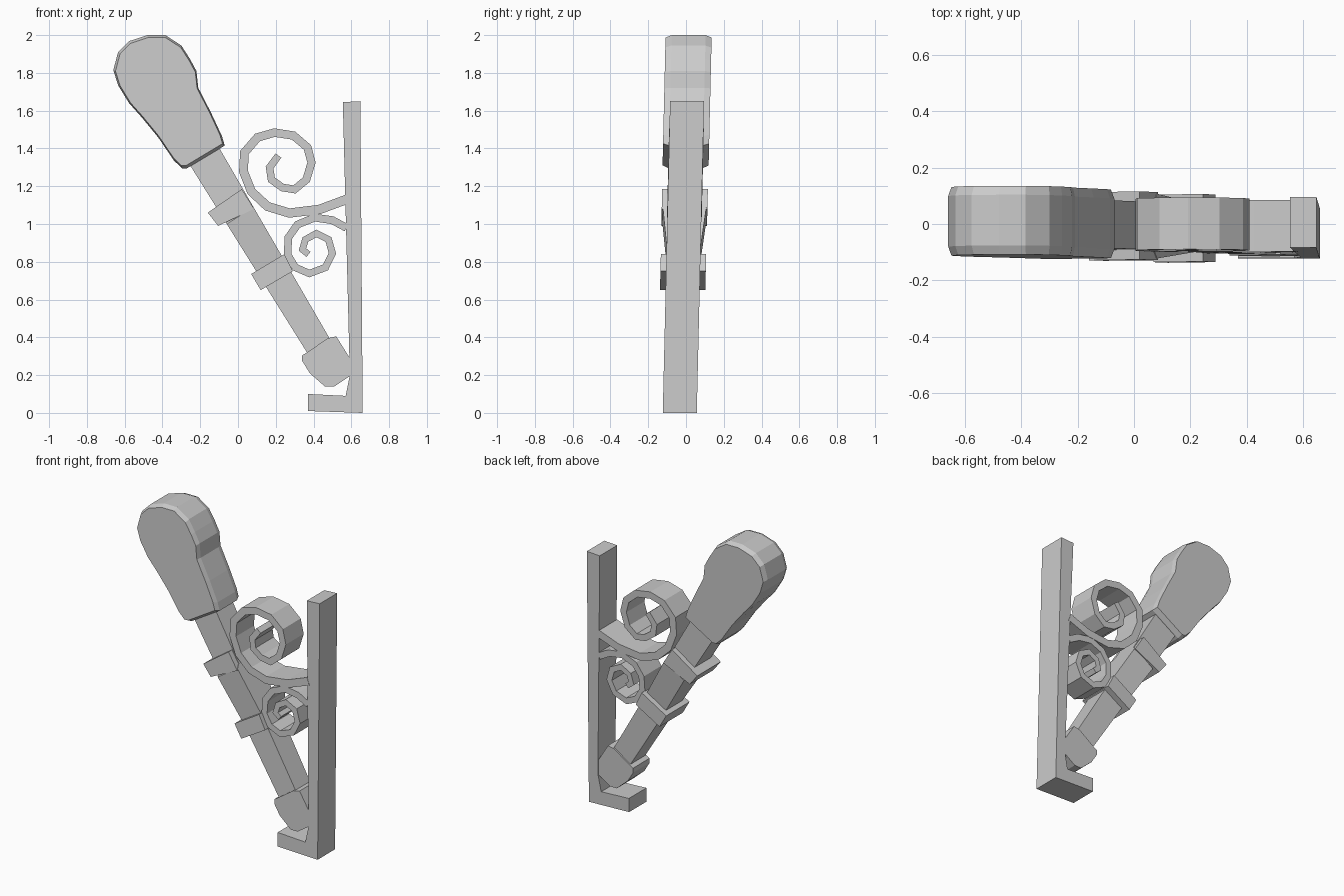
import bpy, bmesh
from mathutils import Vector

if "Cube" in bpy.data.objects:
    bpy.data.objects.remove(bpy.data.objects["Cube"])


def lean(z):
    # the whole fixture leans back slightly
    return -0.033 + 0.0235 * z


def finish(name, bm):
    bmesh.ops.recalc_face_normals(bm, faces=bm.faces[:])
    me = bpy.data.meshes.new(name)
    bm.to_mesh(me)
    bm.free()
    ob = bpy.data.objects.new(name, me)
    bpy.context.collection.objects.link(ob)
    return ob


def loft(name, rings):
    """Join closed rings of (x, y, z) points and cap both ends."""
    bm = bmesh.new()
    loops = [[bm.verts.new((x, y + lean(z), z)) for x, y, z in r] for r in rings]
    n = len(loops[0])
    for a, b in zip(loops, loops[1:]):
        for i in range(n):
            j = (i + 1) % n
            bm.faces.new((a[i], a[j], b[j], b[i]))
    bm.faces.new(loops[0])
    bm.faces.new(loops[-1])
    return finish(name, bm)


def prism(name, outline, half, bevel_depth=0.0, shrink=1.0):
    """Front-view outline given depth, optionally with a bevelled rim."""
    cx = sum(p[0] for p in outline) / len(outline)
    cz = sum(p[1] for p in outline) / len(outline)
    steps = [(-half, 1.0), (half, 1.0)]
    if bevel_depth:
        steps = [(-half - bevel_depth, shrink)] + steps + [(half + bevel_depth, shrink)]
    return loft(name, [[(cx + (x - cx) * s, y, cz + (z - cz) * s) for x, z in outline]
                       for y, s in steps])


def scroll(name, path, w0, w1, half):
    """Flat bar following a curl, tapering from w0 to w1."""
    pts = [Vector(p) for p in path]
    rings = []
    for i, p in enumerate(pts):
        a = (p - pts[i - 1]).normalized() if i else (pts[1] - p).normalized()
        b = (pts[i + 1] - p).normalized() if i < len(pts) - 1 else a
        t = (a + b).normalized()
        w = (w0 + (w1 - w0) * i / (len(pts) - 1)) / 2 / max(t.dot(a), 0.7)
        n = Vector((-t.y, t.x)) * w
        l, r = p + n, p - n
        rings.append([(l.x, -half, l.y), (r.x, -half, r.y),
                      (r.x, half, r.y), (l.x, half, l.y)])
    return loft(name, rings)


# wall post with foot
prism("wall_post", [(0.555, 1.645), (0.648, 1.65), (0.66, 0.0), (0.37, 0.01),
                    (0.37, 0.1), (0.57, 0.09), (0.592, 0.2)], 0.09)

# torch head with bevelled rim
prism("torch_head", [(-0.48, 2.0), (-0.385, 2.0), (-0.30, 1.945), (-0.255, 1.875),
                     (-0.22, 1.81), (-0.21, 1.72), (-0.143, 1.59), (-0.085, 1.465),
                     (-0.07, 1.415), (-0.27, 1.295), (-0.297, 1.295), (-0.34, 1.337),
                     (-0.423, 1.459), (-0.51, 1.565), (-0.577, 1.64), (-0.635, 1.735),
                     (-0.66, 1.815), (-0.635, 1.91), (-0.577, 1.968)],
      0.09, 0.032, 0.96)

# handle, flared in depth just below the upper collar
right = Vector((-0.095, 1.395)), Vector((0.476, 0.41))
left = Vector((-0.25, 1.305)), Vector((0.365, 0.32))
rings = []
for t, h in [(-0.05, 0.085), (0.29, 0.085), (0.31, 0.115), (0.6, 0.08), (1.03, 0.075)]:
    l, r = left[0].lerp(left[1], t), right[0].lerp(right[1], t)
    rings.append([(l.x, -h, l.y), (r.x, -h, r.y), (r.x, h, r.y), (l.x, h, l.y)])
loft("handle", rings)

# collars
prism("upper_collar", [(-0.16, 1.06), (0.02, 1.185), (0.085, 1.08), (-0.105, 0.99)], 0.121)
prism("lower_collar", [(0.07, 0.735), (0.245, 0.84), (0.29, 0.75), (0.12, 0.65)], 0.12)

# handle end knob
prism("handle_tip", [(0.365, 0.32), (0.34, 0.305), (0.34, 0.275), (0.38, 0.21),
                     (0.46, 0.14), (0.51, 0.14), (0.592, 0.195), (0.595, 0.285),
                     (0.52, 0.405), (0.475, 0.395)], 0.085)

# scrollwork
scroll("large_scroll", [(0.574, 1.13), (0.431, 1.077), (0.272, 1.058), (0.156, 1.093),
                        (0.071, 1.172), (0.029, 1.278), (0.034, 1.378), (0.103, 1.458),
                        (0.193, 1.484), (0.294, 1.468), (0.368, 1.405), (0.389, 1.325),
                        (0.362, 1.235), (0.299, 1.183), (0.235, 1.193), (0.177, 1.235),
                        (0.167, 1.299), (0.214, 1.362)], 0.05, 0.038, 0.092)
scroll("small_scroll", [(0.574, 0.98), (0.5, 1.02), (0.405, 1.034), (0.315, 0.997),
                        (0.267, 0.929), (0.262, 0.839), (0.304, 0.77), (0.378, 0.738),
                        (0.463, 0.77), (0.5, 0.844), (0.479, 0.918), (0.415, 0.95),
                        (0.357, 0.918), (0.341, 0.865), (0.373, 0.839)], 0.042, 0.034, 0.09)
